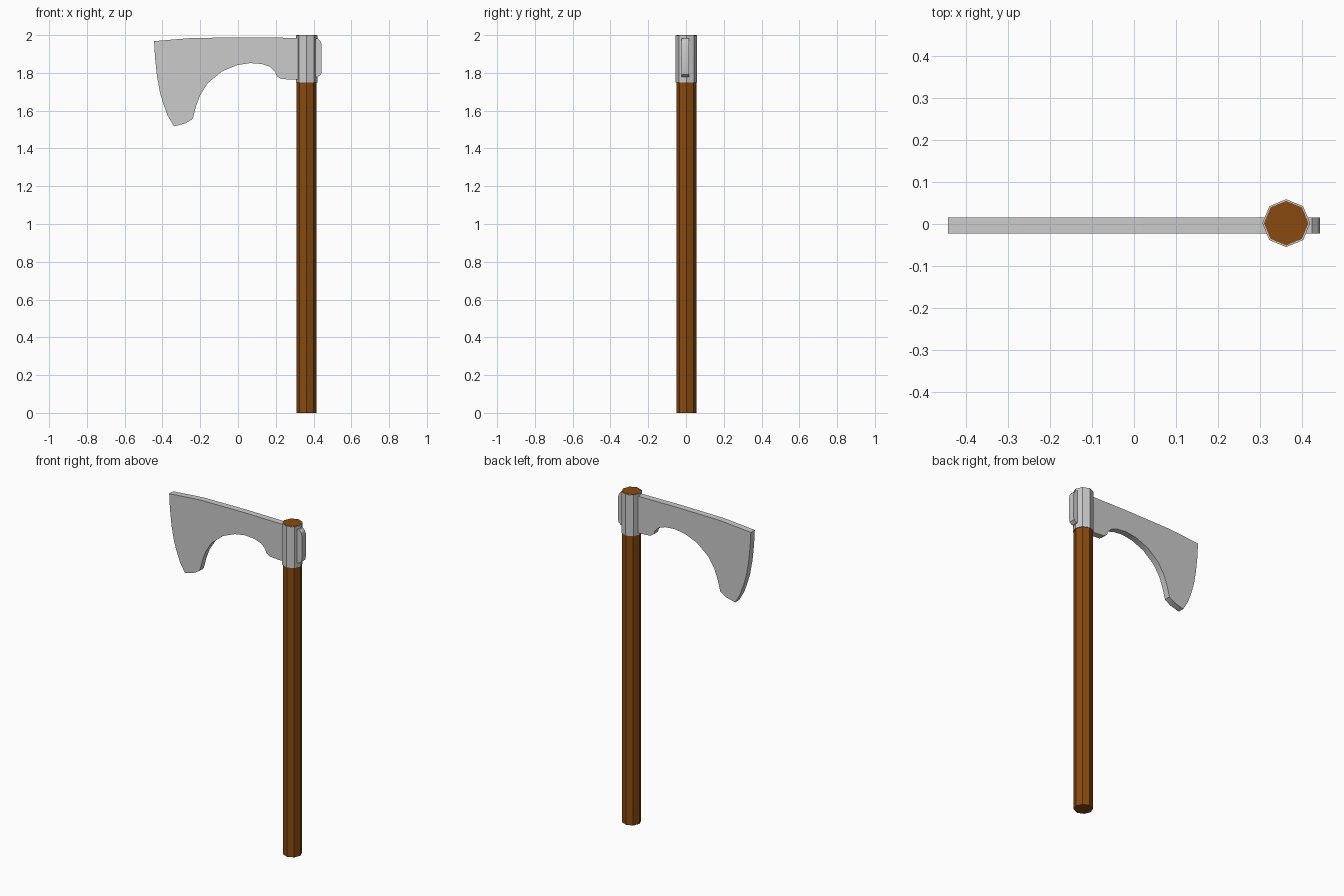
import bpy, bmesh, math

if "Cube" in bpy.data.objects:
    bpy.data.objects.remove(bpy.data.objects["Cube"])

def material(name, color):
    m = bpy.data.materials.new(name)
    m.diffuse_color = color
    m.use_nodes = True
    m.node_tree.nodes["Principled BSDF"].inputs["Base Color"].default_value = m.diffuse_color
    return m

def octagon(name, radius, z0, z1, mat=None):
    bpy.ops.mesh.primitive_cylinder_add(vertices=8, radius=radius, depth=z1 - z0,
                                        location=(0.363, 0.002, (z0 + z1) / 2))
    ob = bpy.context.object
    ob.name = name
    if mat:
        ob.data.materials.append(mat)
    return ob

def plate(name, outline, y0, y1):
    # flat outline in x/z, extruded along y
    bm = bmesh.new()
    face = bm.faces.new([bm.verts.new((x, y0, z)) for x, z in outline])
    ext = bmesh.ops.extrude_face_region(bm, geom=[face])
    for v in ext["geom"]:
        if isinstance(v, bmesh.types.BMVert):
            v.co.y = y1
    bmesh.ops.recalc_face_normals(bm, faces=bm.faces)
    me = bpy.data.meshes.new(name)
    bm.to_mesh(me)
    bm.free()
    ob = bpy.data.objects.new(name, me)
    bpy.context.collection.objects.link(ob)
    bpy.ops.object.select_all(action='DESELECT')
    ob.select_set(True)
    bpy.context.view_layer.objects.active = ob
    bpy.ops.object.shade_smooth_by_angle(angle=math.radians(25))
    return ob

# wooden shaft and the metal socket around its top
octagon("handle", 0.053, 0, 2.0, material("wood", (0.25, 0.07, 0.005, 1)))
octagon("socket", 0.057, 1.75, 1.998)

# bearded blade: top edge, socket end, hollow underside, tip, cutting edge
blade = [(-0.444, 1.968), (-0.34, 1.977), (-0.238, 1.985), (0.06, 1.988), (0.33, 1.985),
         (0.33, 1.764), (0.29, 1.764), (0.228, 1.768), (0.206, 1.783), (0.196, 1.807),
         (0.17, 1.832), (0.127, 1.847), (0.065, 1.852), (-0.005, 1.841),
         (-0.085, 1.808), (-0.16, 1.746), (-0.2, 1.683), (-0.222, 1.624),
         (-0.24, 1.556), (-0.28, 1.532), (-0.339, 1.517),
         (-0.372, 1.573), (-0.395, 1.635), (-0.413, 1.695), (-0.429, 1.783), (-0.439, 1.878)]
plate("blade", blade, -0.023, 0.015)

# small poll behind the socket
poll = [(0.39, 1.985), (0.424, 1.981), (0.437, 1.968), (0.443, 1.95),
        (0.443, 1.81), (0.44, 1.792), (0.424, 1.78), (0.39, 1.775)]
plate("poll", poll, -0.023, 0.015)
